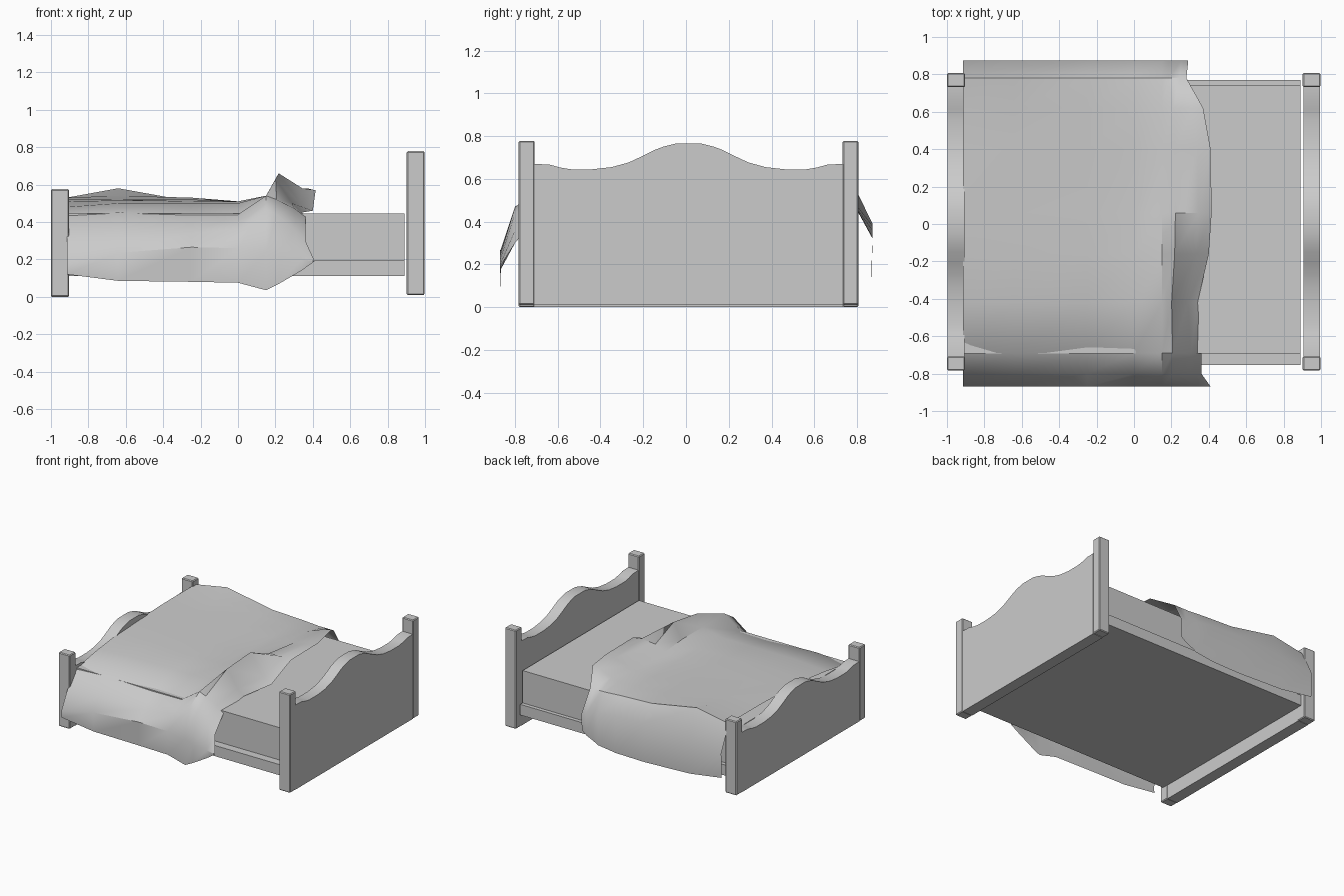
import bpy, bmesh

if "Cube" in bpy.data.objects:
    bpy.data.objects.remove(bpy.data.objects["Cube"])

YC = 0.012  # the frame sits slightly off centre because of the blanket


def make_object(name, bm, smooth=None):
    bmesh.ops.recalc_face_normals(bm, faces=bm.faces)
    mesh = bpy.data.meshes.new(name)
    bm.to_mesh(mesh)
    bm.free()
    ob = bpy.data.objects.new(name, mesh)
    bpy.context.collection.objects.link(ob)
    if smooth:
        bpy.ops.object.select_all(action='DESELECT')
        bpy.context.view_layer.objects.active = ob
        ob.select_set(True)
        bpy.ops.object.shade_smooth_by_angle(angle=smooth)
    return ob


def box(name, lo, hi, bevel=0):
    bm = bmesh.new()
    bmesh.ops.create_cube(bm, size=1)
    for v in bm.verts:
        v.co = [(a + b) / 2 + c * (b - a) for a, b, c in zip(lo, hi, v.co)]
    ob = make_object(name, bm)
    if bevel:
        mod = ob.modifiers.new("bevel", 'BEVEL')
        mod.width = bevel
        mod.segments = 1
    return ob


# Curved board: half profile of the top edge, mirrored and extruded along x
HALF = [(0.06, .765), (0.12, .75), (0.16, .735), (0.22, .705), (0.28, .677),
        (0.36, .655), (0.45, .645), (0.55, .645), (0.60, .653), (0.65, .667), (0.722, .67)]


def board(name, x0, x1, bottom, drop):
    bm = bmesh.new()
    top = [(-y, z) for y, z in reversed(HALF)] + HALF
    outline = [(-.722, bottom + drop)] + top + [(.722, bottom + drop)]
    face = bm.faces.new([bm.verts.new((x0 + .003, y + YC, z - drop)) for y, z in outline])
    ext = bmesh.ops.extrude_face_region(bm, geom=[face])
    for g in ext['geom']:
        if isinstance(g, bmesh.types.BMVert):
            g.co.x = x1 - .003
    make_object(name + "_panel", bm, 0.5)
    for side, s in (("front", -1), ("back", 1)):
        a, b = sorted((YC + s * .72, YC + s * .795))
        box(f"{name}_{side}_post", (x0, a, bottom), (x1, b, .778 - drop), .006)


board("headboard", .902, .997, .01, 0)
board("footboard", -1.0, -.903, 0, .203)

# Bed base and mattress
box("bed_base", (-.905, -.755, .11), (.89, .77, .193))
box("mattress", (-.905, -.692, .193), (.89, .74, .445))

# Blanket: draped sheet as rows across the bed, heights per column
COLS = [-.915, -.64, -.25, 0, .15, .22, .34, .41]
# each row: y, right edge x, heights
ROWS = [
    (-.865, .41, [.12, .085, .08, .075, .035, .07, .14, .19]),
    (-.87, .41, [.17, .235, .265, .26, .24, .22, .20, .19]),
    (-.80, .36, [.30, .33, .34, .36, .47, .44, .36, .30]),
    (-.69, .36, [.435, .45, .438, .44, .54, .52, .47, .43]),
    (-.42, .34, [.48, .50, .50, .50, .54, .63, .50, .45]),
    (-.16, .40, [.51, .515, .51, .51, .54, .66, .50, .46]),
    (.06, .415, [.52, .52, .52, .51, .52, .57, .58, .57]),
    (.40, .41, [.53, .53, .52, .51, .51, .53, .56, .57]),
    (.62, .37, [.53, .54, .53, .51, .51, .53, .57, .58]),
    (.78, .28, [.53, .58, .51, .50, .49, .49, .49, .49]),
    (.873, .29, [.33, .37, .39, .38, .36, .34, .33, .32]),
    (.868, .29, [.14, .10, .085, .09, .11, .13, .16, .19]),
]
bm = bmesh.new()
grid = []
for y, end, heights in ROWS:
    row = []
    for x, z in zip(COLS, heights):
        if x > .15:
            x = .15 + (x - .15) * (end - .15) / .26
        row.append(bm.verts.new((x, y, z)))
    grid.append(row)
for r0, r1 in zip(grid, grid[1:]):
    for i in range(len(COLS) - 1):
        bm.faces.new((r0[i], r0[i + 1], r1[i + 1], r1[i]))
make_object("blanket", bm, 0.7)
